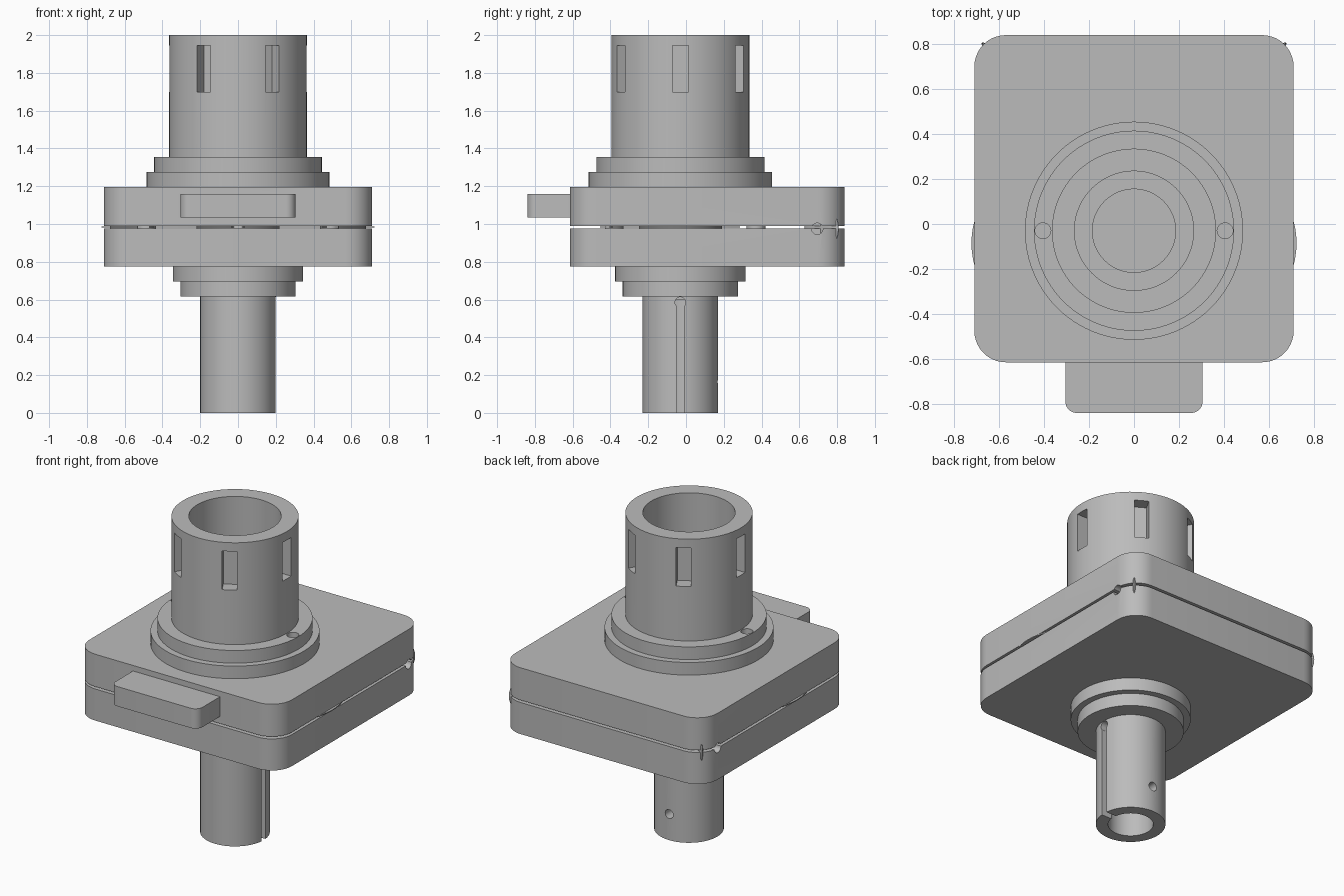
import bpy, bmesh, math
from mathutils import Matrix

if "Cube" in bpy.data.objects:
    bpy.data.objects.remove(bpy.data.objects["Cube"])

AY = -0.03                       # y of the main axis
grey = bpy.data.materials.new("plain grey")
grey.diffuse_color = (0.5, 0.5, 0.5, 1)
grey.use_nodes = True
grey.node_tree.nodes["Principled BSDF"].inputs["Base Color"].default_value = grey.diffuse_color


def finish(bm, name):
    bmesh.ops.recalc_face_normals(bm, faces=bm.faces)
    me = bpy.data.meshes.new(name)
    bm.to_mesh(me)
    bm.free()
    ob = bpy.data.objects.new(name, me)
    bpy.context.collection.objects.link(ob)
    me.materials.append(grey)
    return ob


def block(name, x, y, z, radius=0, turn=None):
    """Box from (min, max) ranges, vertical edges optionally rounded."""
    bm = bmesh.new()
    bmesh.ops.create_cube(bm, size=1)
    for v in bm.verts:
        v.co = [(r[0] + r[1]) / 2 + c * (r[1] - r[0]) for c, r in zip(v.co, (x, y, z))]
    if radius:
        edges = [e for e in bm.edges if abs(e.verts[0].co.z - e.verts[1].co.z) > 1e-4]
        bmesh.ops.bevel(bm, geom=edges, offset=radius, segments=10, profile=0.5, affect='EDGES')
    if turn:
        bm.transform(turn)
    return finish(bm, name)


def lathe(name, profile, segs=96):
    """Solid of revolution about the main axis, profile of (radius, z)."""
    bm = bmesh.new()
    rings = []
    for r, z in profile:
        rings.append([bm.verts.new((r * math.cos(a), AY + r * math.sin(a), z))
                      for a in (2 * math.pi * i / segs for i in range(segs))])
    for a, b in zip(rings, rings[1:]):
        for i in range(segs):
            j = (i + 1) % segs
            bm.faces.new((a[i], a[j], b[j], b[i]))
    bm.faces.new(rings[0])
    bm.faces.new(rings[-1])
    return finish(bm, name)


def rod(name, r, length, pos, axis='Z', segs=32):
    bm = bmesh.new()
    bmesh.ops.create_cone(bm, cap_ends=True, segments=segs, radius1=r, radius2=r, depth=length)
    rot = {'Z': Matrix(), 'X': Matrix.Rotation(math.pi / 2, 4, 'Y'),
           'Y': Matrix.Rotation(math.pi / 2, 4, 'X')}[axis]
    bm.transform(Matrix.Translation(pos) @ rot)
    return finish(bm, name)


def combine(ob, tools, op):
    for t in tools:
        m = ob.modifiers.new("join", 'BOOLEAN')
        m.operation, m.solver, m.object = op, 'EXACT', t
    dg = bpy.context.evaluated_depsgraph_get()
    me = bpy.data.meshes.new_from_object(ob.evaluated_get(dg))
    ob.modifiers.clear()
    ob.data = me
    for t in tools:
        bpy.data.objects.remove(t)


# Upper housing: rounded plate, two steps and the socket tube
upper = block("upper_housing", (-0.71, 0.71), (-0.615, 0.84), (0.99, 1.195), 0.14)
combine(upper, [
    lathe("socket", [(0.485, 1.1), (0.485, 1.275), (0.445, 1.275), (0.445, 1.355),
                     (0.365, 1.355), (0.365, 2.0)]),
    block("tab", (-0.305, 0.305), (-0.84, -0.5), (1.035, 1.16), 0.05)], 'UNION')
cuts = [lathe("bore", [(0.185, 0.9), (0.185, 1.3), (0.265, 1.3), (0.265, 2.1)])]
for i in range(6):               # blind window pockets round the socket
    turn = Matrix.Translation((0, AY, 0)) @ Matrix.Rotation(i * math.pi / 3, 4, 'Z')
    cuts.append(block("pocket", (0.285, 0.45), (-0.0425, 0.0425), (1.70, 1.945), 0, turn))
for s in (-1, 1):                # pin holes in the step
    cuts.append(rod("pin_hole", 0.035, 0.2, (s * 0.405, AY, 1.355)))
    cuts.append(rod("side_hole", 0.03, 0.2, (s * 0.71, 0.695, 0.975), 'X'))
combine(upper, cuts, 'DIFFERENCE')

# Lower housing: rounded plate, two steps and the stem tube
lower = block("lower_housing", (-0.71, 0.71), (-0.615, 0.84), (0.775, 0.975), 0.14)
combine(lower, [lathe("stem", [(0.2, 0), (0.2, 0.615), (0.305, 0.615), (0.305, 0.695),
                               (0.345, 0.695), (0.345, 0.85)])], 'UNION')
cuts = [rod("stem_bore", 0.13, 1.2, (0, AY, 0), segs=64),
        block("stem_slot", (0.1, 0.3), (AY - 0.02, AY + 0.02), (-0.1, 0.6)),
        rod("slot_end", 0.028, 0.2, (0.2, AY, 0.585), 'X'),
        rod("cross_hole", 0.028, 0.2, (0, 0.17, 0.165), 'Y')]
for s in (-1, 1):
    cuts.append(rod("side_hole", 0.03, 0.2, (s * 0.71, 0.695, 0.975), 'X'))
combine(lower, cuts, 'DIFFERENCE')

# Parts in the narrow gap between the plates
parts = [upper, lower, rod("centre_spacer", 0.22, 0.021, (0, AY, 0.9825), segs=64)]
for s, side in ((-1, "left"), (1, "right")):
    parts.append(rod(side + "_washer", 0.37, 0.006, (s * 0.353, -0.085, 0.985), segs=64))
    for y, end in ((-0.38, "front"), (0.37, "back")):
        parts.append(rod(f"{side}_{end}_pad", 0.05, 0.018, (s * 0.485, y, 0.9825)))
    # Thin catch showing at the rounded back corner
    bm = bmesh.new()
    bmesh.ops.create_uvsphere(bm, u_segments=24, v_segments=16, radius=1)
    turn = Matrix.Rotation(math.pi / 4 if s > 0 else 3 * math.pi / 4, 4, 'Z')
    bm.transform(Matrix.Translation((s * 0.587, 0.717, 0.975)) @ turn
                 @ Matrix.Diagonal((0.127, 0.02, 0.13, 1)))
    parts.append(finish(bm, side + "_corner_catch"))

bpy.ops.object.select_all(action='DESELECT')
for ob in parts:
    ob.select_set(True)
bpy.context.view_layer.objects.active = upper
bpy.ops.object.shade_smooth_by_angle(angle=math.radians(30))
